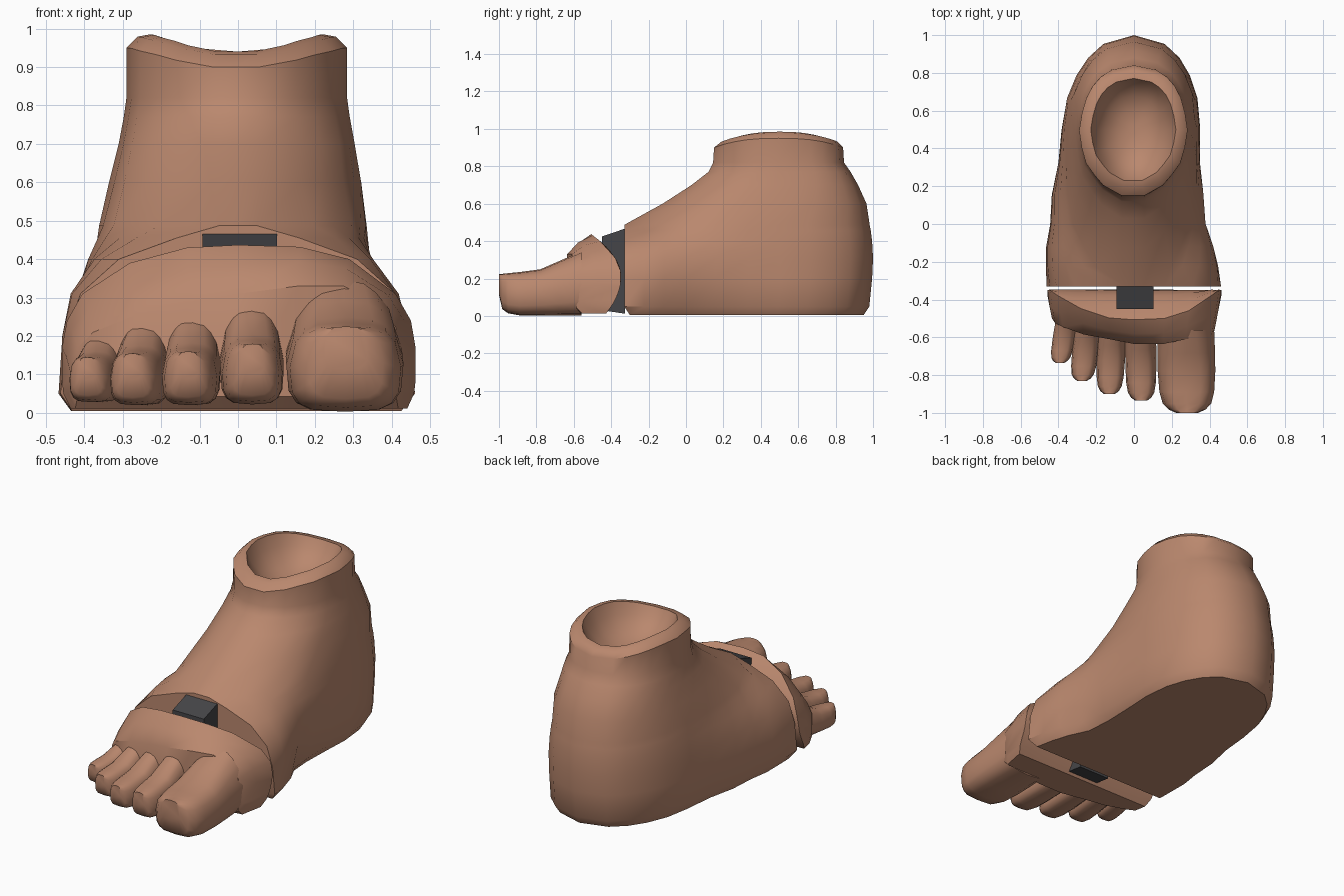
import bpy, bmesh, math

if "Cube" in bpy.data.objects:
    bpy.data.objects.remove(bpy.data.objects["Cube"])


def material(name, rgb):
    m = bpy.data.materials.new(name)
    m.diffuse_color = (*rgb, 1)
    m.use_nodes = True
    m.node_tree.nodes["Principled BSDF"].inputs["Base Color"].default_value = m.diffuse_color
    return m


SKIN = material("skin brown", (0.49, 0.245, 0.155))
GREY = material("hinge grey", (0.06, 0.06, 0.065))


def loft(name, rings, mat, angle=40):
    """Skin a list of equally long closed rings and close both ends."""
    bm = bmesh.new()
    loops = [[bm.verts.new(p) for p in r] for r in rings]
    for a, b in zip(loops, loops[1:]):
        n = len(a)
        for i in range(n):
            j = (i + 1) % n
            bm.faces.new((a[i], a[j], b[j], b[i]))
    bm.faces.new(loops[0][::-1])
    bm.faces.new(loops[-1])
    bmesh.ops.remove_doubles(bm, verts=bm.verts, dist=0.0005)
    bmesh.ops.recalc_face_normals(bm, faces=bm.faces)
    me = bpy.data.meshes.new(name)
    bm.to_mesh(me)
    bm.free()
    me.materials.append(mat)
    ob = bpy.data.objects.new(name, me)
    bpy.context.collection.objects.link(ob)
    bpy.ops.object.select_all(action='DESELECT')
    ob.select_set(True)
    bpy.context.view_layer.objects.active = ob
    bpy.ops.object.shade_smooth_by_angle(angle=math.radians(angle))
    return ob


def lerp_table(table, v):
    if v <= table[0][0]:
        return table[0][1]
    for (a, p), (b, q) in zip(table, table[1:]):
        if v <= b:
            return p + (q - p) * (v - a) / (b - a)
    return table[-1][1]


# Heel and ankle: horizontal rings with a flat front edge that narrows upward
# z, front y, back y, half widths at five stations from front to back
ROWS = [
    (0.005, -.30, .95, .43, .425, .395, .35, .32),
    (0.05, -.33, .98, .462, .46, .422, .377, .345),
    (0.20, -.33, .995, .447, .45, .417, .375, .345),
    (0.31, -.33, 1.0, .41, .425, .40, .37, .345),
    (0.40, -.33, .995, .31, .35, .362, .36, .34),
    (0.455, -.33, .988, .16, .26, .33, .35, .335),
    (0.487, -.33, .982, .05, .20, .31, .347, .33),
    (0.60, -.125, .965, .06, .17, .285, .328, .312),
    (0.70, .03, .92, .06, .165, .27, .307, .28),
    (0.77, .12, .88, .06, .16, .258, .294, .265),
    (0.82, .145, .845, .06, .158, .25, .287, .25),
    (0.95, .15, .84, .06, .158, .25, .287, .25),
]
SHIFT = [(-.33, 0), (0, -.022), (.2, -.028), (.4, -.02), (.7, -.008), (.9, 0)]
US = (0, .08, .16, .25, .37, .5, .63, .75, .84, .91, .965)
# where each station sits among the five widths, and the round heel beyond them
WIDTHS = (0, .08, .25, .5, .75)
ROUND = {.84: .87, .91: .70, .965: .47}


def foot_ring(row):
    z, f, b, *w = row
    half = []
    for u in US:
        hw = w[4] * ROUND[u] if u in ROUND else lerp_table(list(zip(WIDTHS, w)), u)
        hw *= 1.02 if u in (.16, .37, .63) else 1
        half.append((hw, f + (b - f) * u))
    pts = [(0, f)] + half + [(0, b)] + [(-x, y) for x, y in reversed(half)]
    fade = min(1, max(.2, 1 - 2 * (z - .3)))
    ring = []
    for x, y in pts:
        sag = .05 * abs((y - .495) / .345) ** 2.6 if z > .9 else 0
        # hollow of the inner arch
        pinch = .055 * math.exp(-((y - .06) / .21) ** 2) * max(0, 1 - z / .31) if x > 0 else 0
        ring.append((x + lerp_table(SHIFT, y) * fade - pinch, y, z - sag))
    return ring


rings = [foot_ring(r) for r in ROWS]
# rim and hollow: scaled copies of the last ring
for s, top, sag in ((.90, .979, .047), (.785, .985, .045), (.70, .92, .03),
                    (.52, .85, .015), (.28, .81, .005), (.08, .80, 0)):
    rings.append([(-.005 + (x + .005) * s, .5 + (y - .495) * s,
                   top - sag * abs((y - .495) / .345) ** 2.6)
                  for x, y, _ in rings[len(ROWS) - 1]])
loft("heel_and_ankle", rings, SKIN)

# Ball of the foot: side profiles with a rounded back, strung along x
# x, ridge height, front y, front height
BALL = [
    (-.458, .17, -.50, .10), (-.445, .24, -.525, .17), (-.405, .31, -.545, .21),
    (-.29, .39, -.585, .255), (-.14, .43, -.61, .285), (0, .437, -.635, .31),
    (.17, .432, -.635, .33), (.30, .40, -.61, .33), (.41, .31, -.59, .28),
    (.45, .24, -.585, .22), (.462, .17, -.565, .14),
]


def back_y(z):
    d = (z - .21) / .22
    return -.347 - (.15 if d > 0 else .10) * d * d


rings = []
for x, zt, yf, zf in BALL:
    z0 = .05 if abs(x) > .455 else .012
    ring = [(x, yf + .03, z0), (x, yf, z0 + .03), (x, yf, zf),
            (x, (yf + back_y(zt)) / 2 - .01, (zf + zt) / 2 + .012)]
    for i in range(8):
        z = zt + (z0 - zt) * i / 7
        ring.append((x, back_y(z), z))
    # sides close in toward the toes
    rings.append([(px * (1 - .085 * max(0, min(1, (-.38 - py) / .2))), py, pz)
                  for px, py, pz in ring])
loft("ball_of_foot", rings, SKIN, 35)

# Toes: rounded-box sections from root to tip
# position along toe, width factor, bottom offset, blend of root height to tip height
STATIONS = [(0, .98, 0, 0), (.28, 1, 0, .45), (.5, 1, 0, .8), (.75, .95, 0, .92),
            (.89, .84, .05, .97), (.96, .64, .15, 1), (1, .38, .50, 1)]


def toe(name, root_x, tip_x, root_y, tip_y, width, low, root_top, tip_top):
    rings = []
    for t, wf, lift, k in STATIONS:
        top = root_top + (tip_top - root_top) * k
        bot = low + lift * (tip_top - low)
        cx, y = root_x + (tip_x - root_x) * t, root_y + (tip_y - root_y) * t
        taper = .45 - .3 * k          # peaked at the root, flat at the nail
        ring = []
        for i in range(16):
            a = math.tau * i / 16
            c, s = math.cos(a), math.sin(a)
            x = math.copysign(abs(c) ** .55, c) * width / 2 * wf
            if s > 0:
                x *= 1 - taper * s
            z = (top + bot) / 2 + math.copysign(abs(s) ** .6, s) * (top - bot) / 2
            ring.append((cx + x, y, z))
        rings.append(ring)
    loft(name, rings, SKIN, 50)


toe("big_toe", .275, .281, -.56, -1.0, .305, .003, .345, .225)
toe("second_toe", .035, .038, -.56, -.935, .165, .022, .305, .18)
toe("third_toe", -.115, -.13, -.54, -.90, .15, .02, .27, .16)
toe("fourth_toe", -.24, -.275, -.52, -.83, .14, .02, .255, .155)
toe("little_toe", -.35, -.392, -.48, -.735, .12, .028, .22, .145)

# Hinge block between the two halves
PROFILE = [(-.45, .03), (-.325, .012), (-.325, .467), (-.45, .425)]
loft("hinge", [[(x, y, z) for y, z in PROFILE] for x in (-.092, .102)], GREY, 20)
